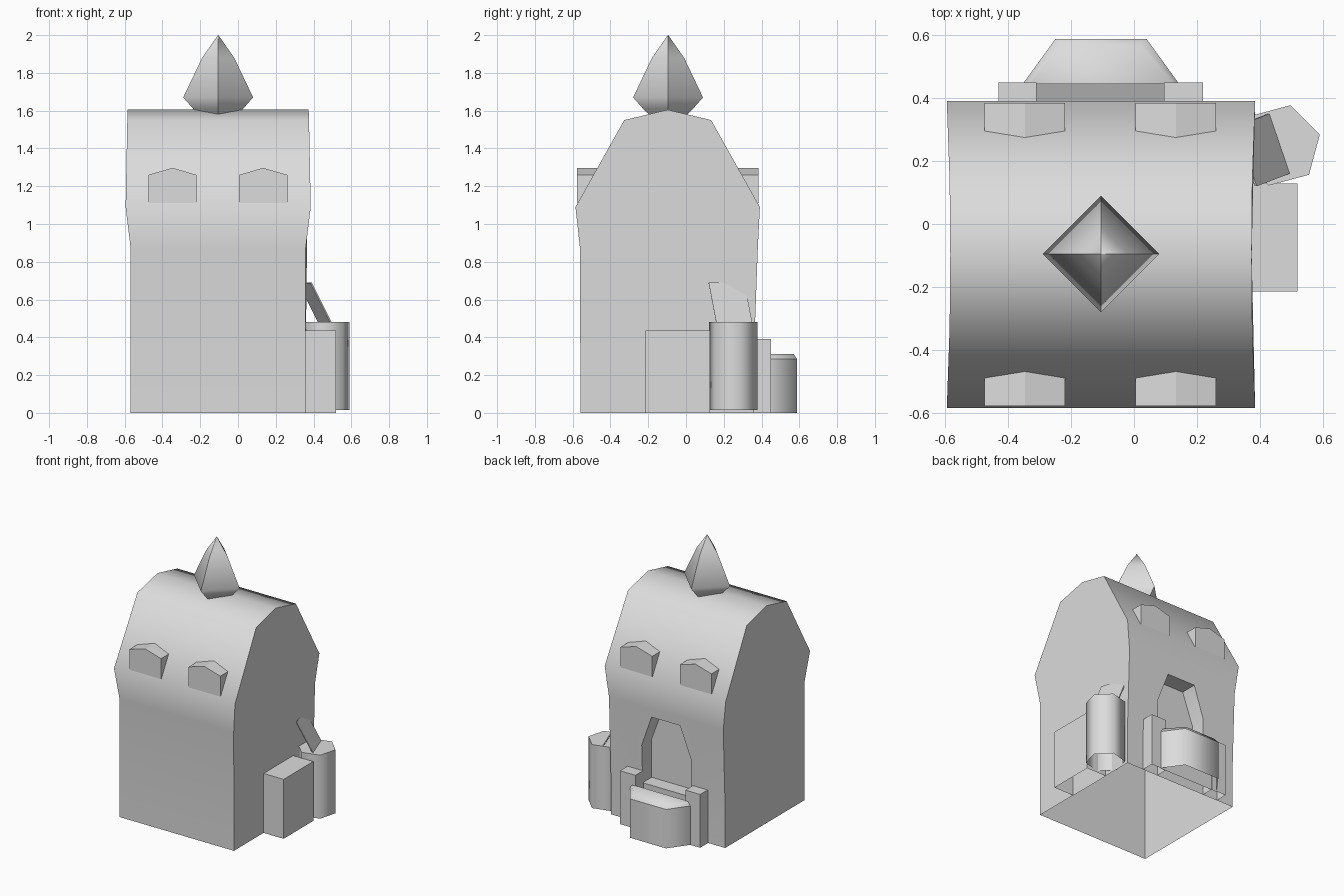
import bpy, bmesh, math
from mathutils import Vector

if "Cube" in bpy.data.objects:
    bpy.data.objects.remove(bpy.data.objects["Cube"])

grey = bpy.data.materials.new("plain grey")
grey.diffuse_color = (0.72, 0.72, 0.72, 1)
grey.use_nodes = True
grey.node_tree.nodes["Principled BSDF"].inputs["Base Color"].default_value = grey.diffuse_color


def smooth_by(ob, degrees):
    bpy.ops.object.select_all(action='DESELECT')
    ob.select_set(True)
    bpy.context.view_layer.objects.active = ob
    bpy.ops.object.shade_smooth_by_angle(angle=math.radians(degrees))


def edit(mesh, action):
    bm = bmesh.new()
    bm.from_mesh(mesh)
    action(bm)
    bm.to_mesh(mesh)
    bm.free()


def remove_floor(bm):
    """Leave the shell open where it stands on its lowest level."""
    low = min(v.co.z for v in bm.verts) + 1e-4
    floor = [f for f in bm.faces if all(v.co.z < low for v in f.verts)]
    bmesh.ops.delete(bm, geom=floor, context='FACES')


def loft(name, rings, smooth=None, floor=False, end_cap=True):
    """Skin equal-length rings of points into a solid or open shell."""
    bm = bmesh.new()
    loops = [[bm.verts.new(p) for p in ring] for ring in rings]
    n = len(loops[0])
    for a, b in zip(loops, loops[1:]):
        for i in range(n):
            j = (i + 1) % n
            bm.faces.new((a[i], a[j], b[j], b[i]))
    bm.faces.new(loops[0])
    last = bm.faces.new(loops[-1])
    bmesh.ops.recalc_face_normals(bm, faces=bm.faces)
    if not end_cap:
        bmesh.ops.delete(bm, geom=[last], context='FACES')
    if not floor:
        remove_floor(bm)
    mesh = bpy.data.meshes.new(name)
    bm.to_mesh(mesh)
    bm.free()
    mesh.materials.append(grey)
    ob = bpy.data.objects.new(name, mesh)
    bpy.context.collection.objects.link(ob)
    if smooth:
        smooth_by(ob, smooth)
    return ob


def prism(name, outline, z0, z1, smooth=None):
    return loft(name, [[(x, y, z) for x, y in outline] for z in (z0, z1)], smooth)


def box(name, x0, x1, y0, y1, z0, z1):
    return prism(name, [(x0, y0), (x1, y0), (x1, y1), (x0, y1)], z0, z1)


CX, CY = -0.105, -0.097

# House body: (y offset, height, half width) around the gable end
profile = [(-0.462, 0, 0.463), (-0.464, 0.87, 0.463), (-0.488, 1.09, 0.49),
           (-0.23, 1.55, 0.481), (0, 1.605, 0.479), (0.23, 1.55, 0.481),
           (0.488, 1.09, 0.49), (0.477, 0.87, 0.463), (0.455, 0.27, 0.463),
           (0.455, 0, 0.463)]
body = loft("house_body", [[(CX + s * w, CY + d, z) for d, z, w in profile]
                           for s in (-1, 1)], floor=True)

# Arched recess in the back wall
arch = [(-0.30, 0.3), (0.10, 0.3), (0.10, 0.58), (0.015, 0.81),
        (-0.215, 0.81), (-0.30, 0.58)]
cutter = loft("arch_cutter", [[(x, y, z) for x, z in arch] for y in (0.255, 0.6)],
              floor=True)
cutter.hide_render = True
cutter.hide_viewport = True
cut = body.modifiers.new("arch", 'BOOLEAN')
cut.operation = 'DIFFERENCE'
cut.solver = 'EXACT'
cut.object = cutter
bpy.context.view_layer.objects.active = body
bpy.ops.object.modifier_apply(modifier=cut.name)
edit(body.data, remove_floor)
smooth_by(body, 60)

# Gabled dormers running back into both roof slopes
for side, s in (("front", -1), ("back", 1)):
    for label, x in (("left", -0.347), ("right", 0.133)):
        gable = [(-0.128, 1.11), (0.128, 1.11), (0.128, 1.26),
                 (0, 1.297), (-0.128, 1.26)]
        face = [(x + dx, CY + s * 0.481, z) for dx, z in gable]
        roof = [(x + dx, CY + s * (0.483 - 0.561 * (z - 1.09)), z) for dx, z in gable]
        loft(f"{side}_{label}_dormer", [face, roof], end_cap=False)

# Four-sided spire on the ridge, smooth along its height with crisp ribs
rings = [(0.08, 1.56), (0.132, 1.61), (0.185, 1.67), (0.085, 1.88), (0.001, 2.0)]
spire = loft("roof_spire", [[(-0.105 + r * math.cos(k * math.pi / 2),
                              -0.095 + r * math.sin(k * math.pi / 2), z)
                             for k in range(4)] for r, z in rings])


def crisp_ribs(bm):
    for f in bm.faces:
        f.smooth = True
    for e in bm.edges:
        e.smooth = abs(e.verts[0].co.z - e.verts[1].co.z) < 1e-4


edit(spire.data, crisp_ribs)

# Crate and barrel against the right wall
box("side_crate", 0.355, 0.52, -0.215, 0.128, 0, 0.435)
hexagon = [(0.463 + 0.132 * math.cos(math.radians(15 + 60 * k)),
            0.25 + 0.132 * math.sin(math.radians(15 + 60 * k))) for k in range(6)]
prism("barrel", hexagon, 0.015, 0.48, 61)

# Board leaning from the barrel to the wall
a, b = Vector((0.495, 0.16, 0.48)), Vector((0.43, 0.35, 0.48))
up = Vector((-0.105, -0.04, 0.21))
back = Vector((-0.006, 0, -0.003))
board = [a, b, b + up, a + up]
loft("leaning_board", [board, [p + back for p in board]])

# Posts and sloping sill below the arch
box("left_post", -0.43, -0.31, 0.357, 0.45, 0, 0.39)
box("right_post", 0.095, 0.22, 0.357, 0.45, 0, 0.39)
sill = [(0.357, 0), (0.445, 0), (0.445, 0.29), (0.357, 0.25)]
loft("sill", [[(x, y, z) for y, z in sill] for x in (-0.31, 0.095)])


# Faceted hearth bay with a bevelled top
def bay(inset, z):
    pts = [(0.245, 0.445), (0.245, 0.45), (0.145, 0.588), (-0.145, 0.588),
           (-0.245, 0.45), (-0.245, 0.445)]
    return [(CX + x - math.copysign(inset, x),
             y - (inset if y > 0.5 else 0), z) for x, y in pts]


loft("hearth_bay", [bay(0, 0), bay(0, 0.285)], 62, end_cap=False)
loft("hearth_top", [bay(0, 0.285), bay(0.018, 0.312)], 62)
